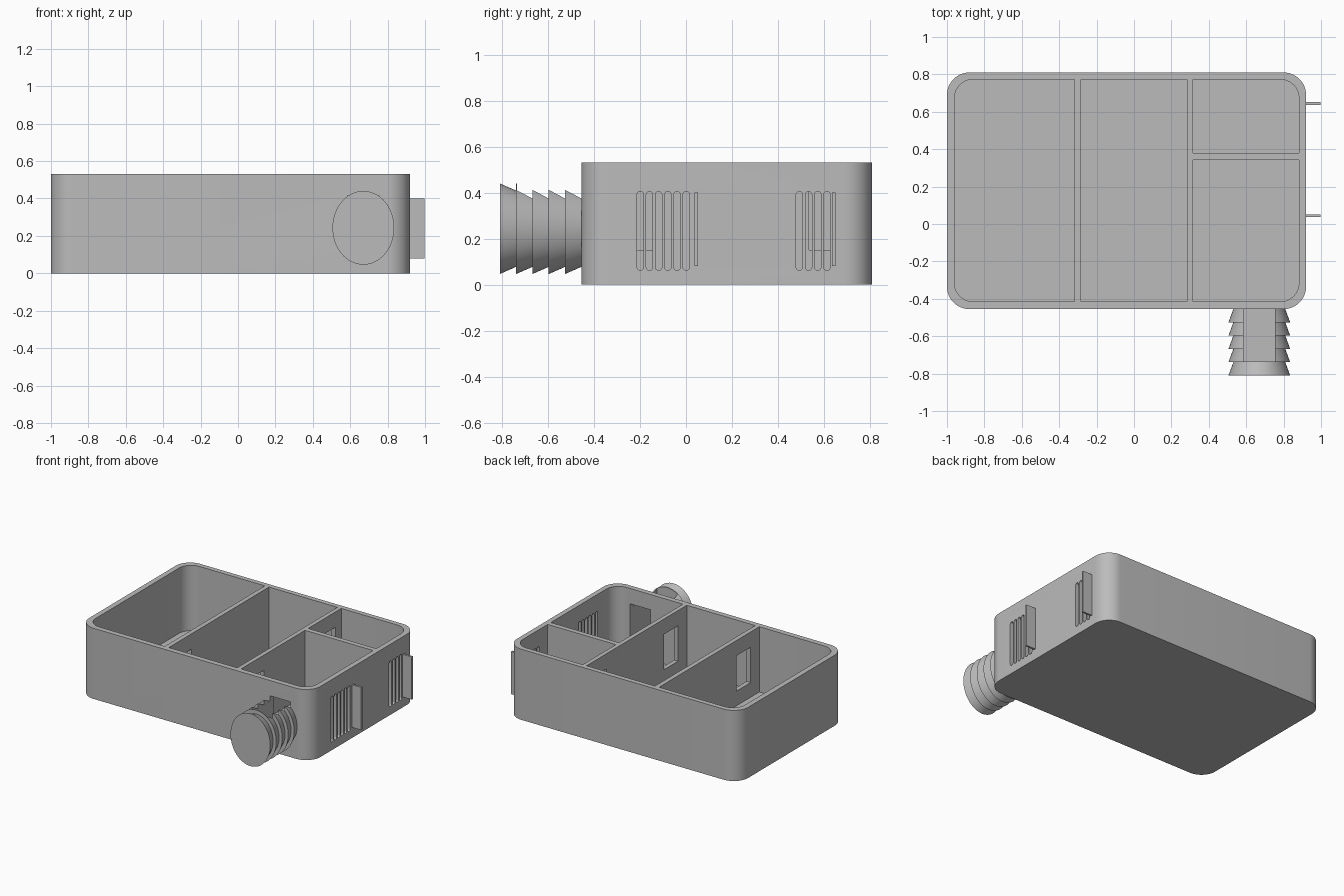
import bpy, bmesh, math

cube = bpy.data.objects.get("Cube")
if cube:
    bpy.data.objects.remove(cube, do_unlink=True)

grey = bpy.data.materials.new("plain_grey")
grey.use_nodes = True
COLOR = (0.5, 0.5, 0.5, 1)
grey.diffuse_color = COLOR
grey.node_tree.nodes["Principled BSDF"].inputs["Base Color"].default_value = COLOR


def finish(bm, name):
    bmesh.ops.recalc_face_normals(bm, faces=bm.faces)
    mesh = bpy.data.meshes.new(name)
    bm.to_mesh(mesh)
    bm.free()
    mesh.materials.append(grey)
    ob = bpy.data.objects.new(name, mesh)
    bpy.context.collection.objects.link(ob)
    return ob


def skin(bm, rings):
    """Join matching rings of points into a capped solid."""
    loops = [[bm.verts.new(p) for p in ring] for ring in rings]
    n = len(loops[0])
    for a, b in zip(loops, loops[1:]):
        for i in range(n):
            j = (i + 1) % n
            bm.faces.new((a[i], a[j], b[j], b[i]))
    bm.faces.new(loops[0])
    bm.faces.new(loops[-1])


def outline(u0, u1, v0, v1, radii=(0, 0, 0, 0), steps=12):
    """Rectangle with a radius per corner: low-low, high-low, high-high, low-high."""
    pts = []
    corners = ((u0, v0, 1, 1), (u1, v0, -1, 1), (u1, v1, -1, -1), (u0, v1, 1, -1))
    for k, ((u, v, su, sv), r) in enumerate(zip(corners, radii)):
        if not r:
            pts.append((u, v))
            continue
        for s in range(steps + 1):
            t = math.pi * (1 + k / 2 + s / steps / 2)
            pts.append((u + su * r + r * math.cos(t), v + sv * r + r * math.sin(t)))
    return pts


def prism_z(bm, pts, z0, z1):
    skin(bm, [[(x, y, z) for x, y in pts] for z in (z0, z1)])


def prism_x(bm, pts, x0, x1):
    skin(bm, [[(x, y, z) for y, z in pts] for x in (x0, x1)])


def carve(ob, bm):
    """Subtract the solids in bm from ob."""
    cutter = finish(bm, "cutter")
    cutter.hide_render = True
    mod = ob.modifiers.new("carve", "BOOLEAN")
    mod.operation = "DIFFERENCE"
    mod.solver = "EXACT"
    mod.object = cutter
    bpy.context.view_layer.objects.active = ob
    bpy.ops.object.modifier_apply(modifier=mod.name)
    bpy.data.objects.remove(cutter, do_unlink=True)


def smooth(ob):
    bpy.ops.object.select_all(action="DESELECT")
    ob.select_set(True)
    bpy.context.view_layer.objects.active = ob
    bpy.ops.object.shade_smooth_by_angle(angle=math.radians(25))


# Tray with rounded upright corners
HEIGHT, FLOOR = 0.53, 0.04
LEFT, RIGHT, FRONT, BACK = -1.0, 0.92, -0.455, 0.81
bm = bmesh.new()
prism_z(bm, outline(LEFT, RIGHT, FRONT, BACK, (0.12,) * 4), 0, HEIGHT)
tray = finish(bm, "tray")

# Four compartments, rounded only where they meet the outer corners
R = 0.1
bm = bmesh.new()
for x0, x1, y0, y1, radii in (
    (-0.96, -0.318, -0.415, 0.773, (R, 0, 0, R)),
    (-0.284, 0.284, -0.415, 0.773, (0, 0, 0, 0)),
    (0.316, 0.882, -0.415, 0.343, (0, R, 0, 0)),
    (0.316, 0.882, 0.38, 0.773, (0, 0, R, 0)),
):
    prism_z(bm, outline(x0, x1, y0, y1, radii), FLOOR, HEIGHT + 0.1)
carve(tray, bm)

# Windows through the dividers and the front wall
SILL, TOP = 0.15, 0.415
bm = bmesh.new()
for x, y in ((-0.3, -0.312), (0.3, -0.312), (0.3, 0.535)):
    prism_x(bm, outline(y, y + 0.168, SILL, TOP), x - 0.04, x + 0.04)
prism_z(bm, outline(0.585, 0.755, FRONT - 0.05, FRONT + 0.08), SILL, TOP)
carve(tray, bm)

# Two groups of rounded vent slots in the side wall
W = 0.014
bm = bmesh.new()
for start, count in ((-0.199, 6), (0.493, 4)):
    for i in range(count):
        y = start + i * 0.04
        prism_x(bm, outline(y - W, y + W, 0.062, 0.405, (W * 0.99,) * 4, 6), 0.86, 0.96)
carve(tray, bm)
smooth(tray)

# Upright fins beside the vents
for name, y in (("front_fin", 0.037), ("back_fin", 0.636)):
    bm = bmesh.new()
    prism_x(bm, outline(y, y + 0.015, 0.08, 0.4), RIGHT - 0.01, 0.997)
    finish(bm, name)

# Ribbed oval spout: five cones flaring outward
CX, CZ, RIBS, END = 0.67, 0.243, 5, -0.81
step = (FRONT - END) / RIBS


def oval(y, rx, rz, sides=64):
    angles = [2 * math.pi * i / sides for i in range(sides)]
    return [(CX + rx * math.cos(t), y, CZ + rz * math.sin(t)) for t in angles]


rings = []
for i in range(RIBS):
    y = END + i * step
    rings += [oval(y, 0.165, 0.197), oval(y + step, 0.139, 0.166)]
bm = bmesh.new()
skin(bm, rings)
spout = finish(bm, "ribbed_spout")

# Channel open along the top of the spout
bm = bmesh.new()
prism_z(bm, outline(0.585, 0.755, -0.734, FRONT + 0.05), SILL, HEIGHT)
carve(spout, bm)
smooth(spout)
